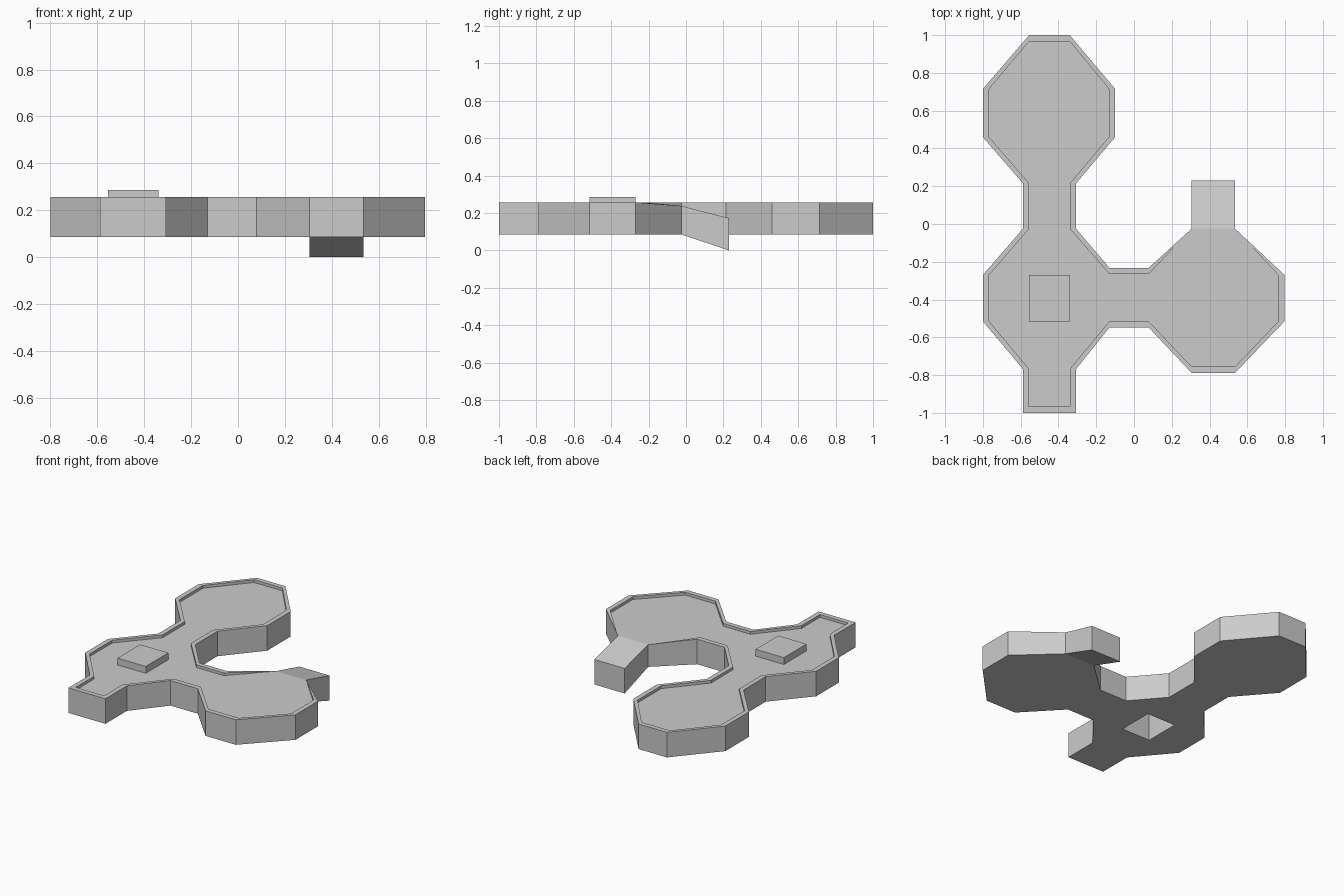
import bpy
import bmesh
from mathutils import Vector

cube = bpy.data.objects.get("Cube")
if cube:
    bpy.data.objects.remove(cube)

# Heights and rim width
BASE, FLOOR, RIM_TOP, PLINTH_TOP = 0.085, 0.238, 0.257, 0.285
RIM = 0.033

# Columns and rows shared by the outline
OUT_L, STUB_L, MID_L, MID_R, STUB_R, OUT_R = -0.8, -0.588, -0.555, -0.34, -0.307, -0.1
NECK_L, NECK_R, RAMP_L, RAMP_R, FAR_R = -0.13, 0.078, 0.305, 0.535, 0.797
FRONT, LOW, MID_LO, MID_HI, JOIN = -1.0, -0.768, -0.515, -0.27, -0.025
NECK_LO, NECK_HI, TRAY_LO = -0.548, -0.232, -0.788
LINK, BACK_LO, BACK_HI, BACK = 0.215, 0.46, 0.715, 1.0

# Plan of the joined platforms, counterclockwise from the front stub
outline = [
    (STUB_L, FRONT), (STUB_R, FRONT), (STUB_R, LOW),
    (NECK_L, NECK_LO), (NECK_R, NECK_LO),
    (RAMP_L, TRAY_LO), (RAMP_R, TRAY_LO), (FAR_R, MID_LO), (FAR_R, MID_HI),
    (RAMP_R, JOIN), (RAMP_L, JOIN),
    (NECK_R, NECK_HI), (NECK_L, NECK_HI), (STUB_R, JOIN), (STUB_R, LINK),
    (OUT_R, BACK_LO), (OUT_R, BACK_HI), (MID_R, BACK), (MID_L, BACK),
    (OUT_L, BACK_HI), (OUT_L, BACK_LO), (STUB_L, LINK), (STUB_L, JOIN),
    (OUT_L, MID_HI), (OUT_L, MID_LO), (STUB_L, LOW),
]
square = [(MID_L, MID_LO), (MID_R, MID_LO), (MID_R, MID_HI), (MID_L, MID_HI)]

grey = bpy.data.materials.new("plain grey")
grey.use_nodes = True
grey.diffuse_color = (0.6, 0.6, 0.6, 1)
grey.node_tree.nodes["Principled BSDF"].inputs["Base Color"].default_value = (0.6, 0.6, 0.6, 1)


def finish(bm, name):
    mesh = bpy.data.meshes.new(name)
    bm.to_mesh(mesh)
    bm.free()
    mesh.materials.append(grey)
    obj = bpy.data.objects.new(name, mesh)
    bpy.context.collection.objects.link(obj)
    return obj


def ring(bm, points, z):
    return [bm.verts.new((x, y, z)) for x, y in points]


def bridge(bm, lower, upper, skip=()):
    n = len(lower)
    for i in range(n):
        j = (i + 1) % n
        if i not in skip:
            bm.faces.new((lower[i], lower[j], upper[j], upper[i]))


def fill_around(bm, outer, hole, up):
    """Flat sheet between an outline and a hole."""
    edges = []
    for loop in (outer, hole):
        for a, b in zip(loop, loop[1:] + loop[:1]):
            edges.append(bm.edges.get((a, b)) or bm.edges.new((a, b)))
    made = bmesh.ops.triangle_fill(bm, edges=edges, use_beauty=True, normal=(0, 0, up))
    for face in made["geom"]:
        if isinstance(face, bmesh.types.BMFace):
            face.normal_update()
            if face.normal.z * up < 0:
                face.normal_flip()


def inset(points, open_edge):
    """Move only the straight edges inward, leaving the open edge in place."""
    moved = [Vector(p) for p in points]
    for i, a in enumerate(points):
        j = (i + 1) % len(points)
        along = Vector(points[j]) - Vector(a)
        if i != open_edge and min(abs(along.x), abs(along.y)) < 0.001:
            inward = Vector((-along.y, along.x)).normalized() * RIM
            moved[i] += inward
            moved[j] += inward
    return [tuple(p) for p in moved]


# Platform tray: outer walls, sunken floor and a rim that dips to the ramp
gate = outline.index((RAMP_R, JOIN))
bm = bmesh.new()
bottom = ring(bm, outline, BASE)
top = ring(bm, outline, RIM_TOP)
lip = ring(bm, inset(outline, gate), RIM_TOP)
floor = ring(bm, inset(outline, gate), FLOOR)
for i in (gate, gate + 1):
    for loop in (top, lip):
        loop[i].co.z = FLOOR
bridge(bm, bottom, top, skip=[gate])
bridge(bm, top, lip, skip=[gate])
bridge(bm, lip, floor, skip=[gate])
fill_around(bm, bottom, ring(bm, square, BASE), -1)
fill_around(bm, floor, ring(bm, square, FLOOR), 1)
bmesh.ops.remove_doubles(bm, verts=bm.verts[:], dist=0.0005)
finish(bm, "platform_tray")

# Raised plinth, hollow and open underneath
bm = bmesh.new()
low, high = ring(bm, square, BASE), ring(bm, square, PLINTH_TOP)
bridge(bm, low, high)
bm.faces.new(high)
finish(bm, "plinth")

# Ramp sloping down behind the side platform
RAMP_END = 0.23
bm = bmesh.new()
plan = [(RAMP_L, JOIN), (RAMP_R, JOIN), (RAMP_R, RAMP_END), (RAMP_L, RAMP_END)]
low, high = ring(bm, plan, BASE), ring(bm, plan, FLOOR)
for i in (2, 3):
    low[i].co.z = 0
    high[i].co.z = 0.172
bridge(bm, low, high, skip=[0])
bm.faces.new(high)
bm.faces.new(low[::-1])
finish(bm, "ramp")
